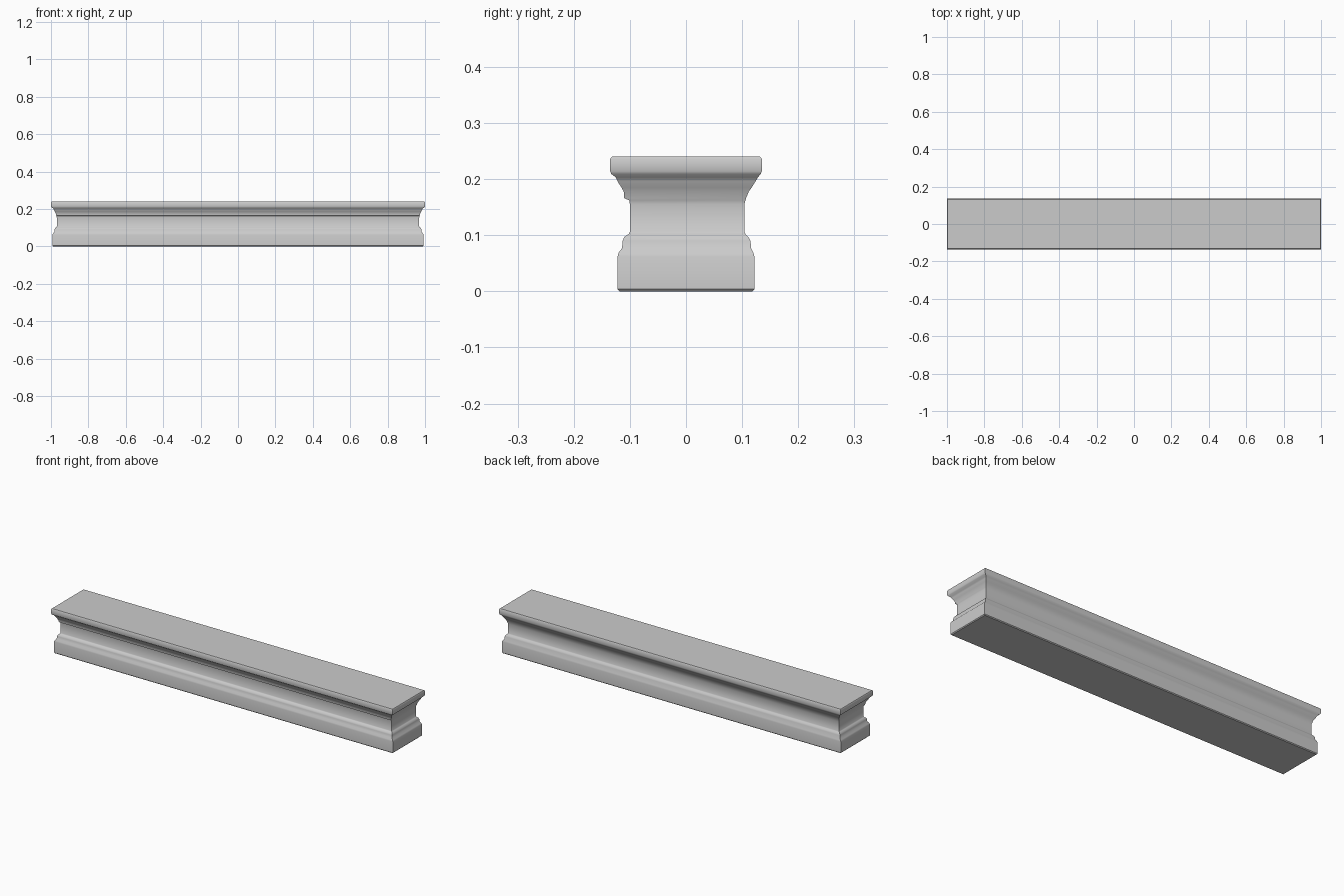
import bpy
import bmesh
import math

cube = bpy.data.objects.get("Cube")
if cube:
    bpy.data.objects.remove(cube, do_unlink=True)


def make_material(name, colour):
    material = bpy.data.materials.new(name)
    material.use_nodes = True
    material.diffuse_color = colour
    shader = material.node_tree.nodes["Principled BSDF"]
    shader.inputs["Base Color"].default_value = colour
    return material


def loft_moulding(name, profile, material):
    """Stack rectangular rings, one per profile row, and skin them."""
    bm = bmesh.new()
    rings = []
    for z, half_length, front, back in profile:
        corners = ((-half_length, -front), (half_length, -front),
                   (half_length, back), (-half_length, back))
        rings.append([bm.verts.new((x, y, z)) for x, y in corners])
    for lower, upper in zip(rings, rings[1:]):
        for i in range(len(lower)):
            j = (i + 1) % len(lower)
            bm.faces.new((lower[i], lower[j], upper[j], upper[i]))
    bm.faces.new(list(reversed(rings[0])))
    bm.faces.new(rings[-1])
    bmesh.ops.recalc_face_normals(bm, faces=bm.faces)
    mesh = bpy.data.meshes.new(name)
    bm.to_mesh(mesh)
    bm.free()
    mesh.materials.append(material)
    moulding = bpy.data.objects.new(name, mesh)
    bpy.context.collection.objects.link(moulding)
    bpy.ops.object.select_all(action="DESELECT")
    moulding.select_set(True)
    bpy.context.view_layer.objects.active = moulding
    bpy.ops.object.shade_smooth_by_angle(angle=math.radians(40))
    return moulding


stone = make_material("grey stone", (0.6, 0.6, 0.6, 1.0))

# Each row: height, half length, front depth, back depth
profile = [
    # plinth
    (0, .988, .118, .118),
    (.004, .992, .122, .122),
    (.062, .992, .122, .122),
    (.069, .989, .12, .12),
    # rounded shoulder
    (.077, .982, .114, .116),
    (.09, .981, .113, .115),
    (.097, .978, .11, .111),
    (.102, .972, .102, .106),
    # neck
    (.106, .969, .1, .104),
    (.155, .969, .1, .104),
    # stepped cove on the front, smooth cove on the back
    (.162, .97, .101, .106),
    (.166, .972, .11, .107),
    (.178, .975, .111, .112),
    (.185, .979, .115, .117),
    (.196, .985, .122, .124),
    (.203, .988, .125, .128),
    # top slab
    (.209, .997, .133, .133),
    (.214, 1, .135, .135),
    (.236, 1, .135, .135),
    (.24, .997, .132, .132),
]
loft_moulding("moulded_beam", profile, stone)
